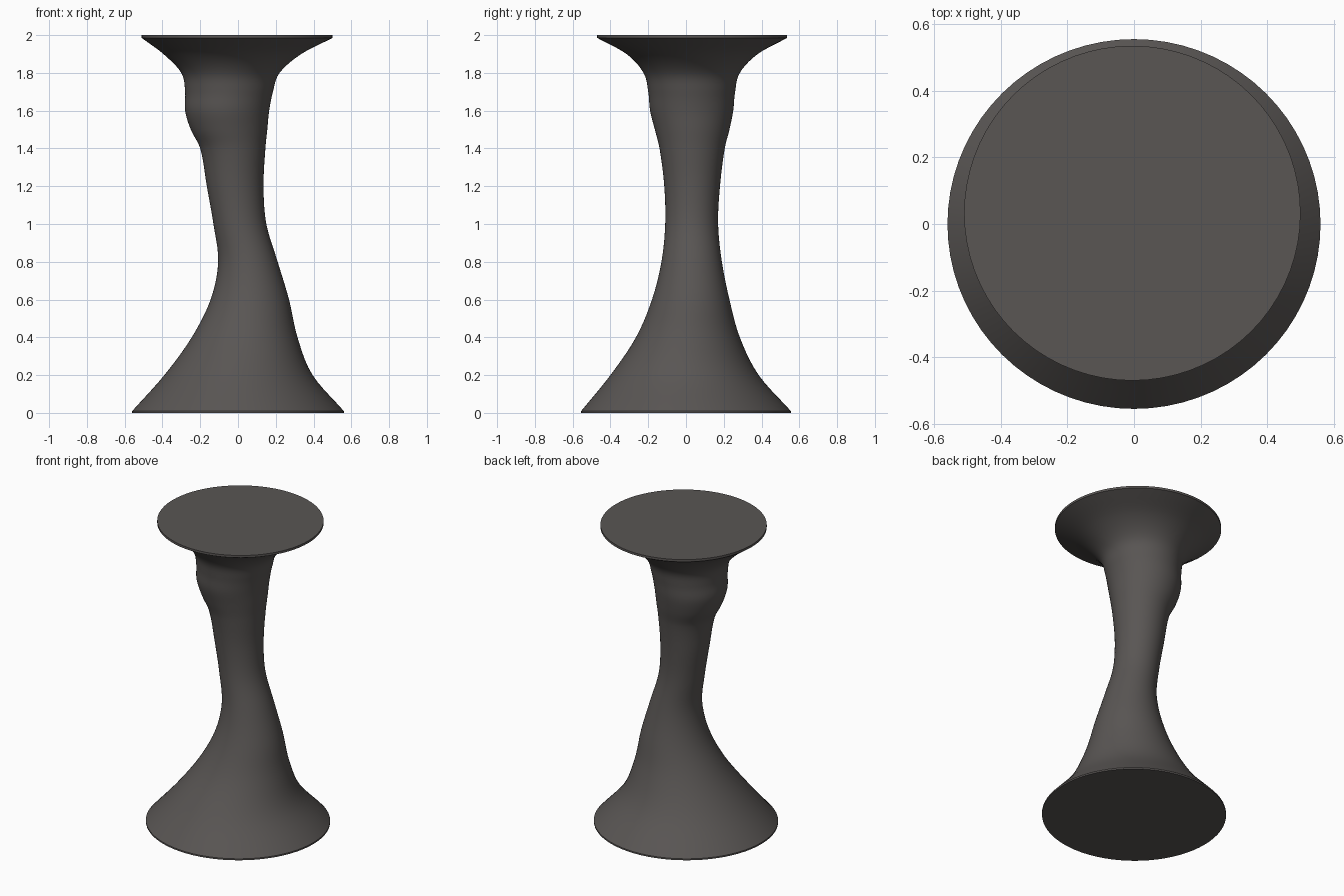
import bpy, bmesh, math

if "Cube" in bpy.data.objects:
    bpy.data.objects.remove(bpy.data.objects["Cube"])

mat = bpy.data.materials.new("dark warm grey")
mat.diffuse_color = (0.1, 0.092, 0.088, 1)
mat.use_nodes = True
mat.node_tree.nodes["Principled BSDF"].inputs["Base Color"].default_value = mat.diffuse_color

# Cross-sections: height, left x, right x, front y, back y
SECTIONS = [
    (0.01, -0.56, 0.56, -0.555, 0.555),
    (0.2, -0.39, 0.395, -0.40, 0.385),
    (0.4, -0.245, 0.315, -0.265, 0.285),
    (0.6, -0.145, 0.27, -0.18, 0.23),
    (0.8, -0.105, 0.21, -0.13, 0.19),
    (1.0, -0.13, 0.15, -0.11, 0.17),
    (1.2, -0.165, 0.135, -0.115, 0.18),
    (1.4, -0.20, 0.145, -0.14, 0.205),
    (1.5, -0.25, 0.155, -0.165, 0.23),
    (1.6, -0.28, 0.165, -0.19, 0.25),
    (1.7, -0.28, 0.185, -0.20, 0.26),
    (1.8, -0.30, 0.22, -0.225, 0.285),
    (1.9, -0.395, 0.335, -0.315, 0.38),
    (1.985, -0.51, 0.50, -0.47, 0.535),
]
SIDES, STEPS = 72, 5


def smooth_sections(keys):
    """Hermite interpolation through the keys, allowing uneven spacing."""
    def slope(i, c):
        a, b = keys[max(i - 1, 0)], keys[min(i + 1, len(keys) - 1)]
        return (b[c] - a[c]) / (b[0] - a[0])
    out = []
    for i in range(len(keys) - 1):
        h = keys[i + 1][0] - keys[i][0]
        for s in range(STEPS):
            t = s / STEPS
            row = [keys[i][0] + t * h]
            for c in range(1, 5):
                row.append((2*t**3 - 3*t**2 + 1) * keys[i][c]
                           + (t**3 - 2*t**2 + t) * h * slope(i, c)
                           + (3*t**2 - 2*t**3) * keys[i + 1][c]
                           + (t**3 - t**2) * h * slope(i + 1, c))
            out.append(row)
    return out + [list(keys[-1])]


# Flared, leaning pedestal with thin vertical rims at the base and top
rows = smooth_sections(SECTIONS)
rows = [[0] + rows[0][1:]] + rows + [[2] + rows[-1][1:]]
bm = bmesh.new()
rings = []
for z, l, r, f, b in rows:
    ring = []
    for k in range(SIDES):
        a = 2 * math.pi * k / SIDES
        ring.append(bm.verts.new(((l + r) / 2 + (r - l) / 2 * math.cos(a),
                                  (f + b) / 2 + (b - f) / 2 * math.sin(a), z)))
    rings.append(ring)
for lo, hi in zip(rings, rings[1:]):
    for k in range(SIDES):
        n = (k + 1) % SIDES
        bm.faces.new((lo[k], lo[n], hi[n], hi[k]))
bm.faces.new(rings[0][::-1])
bm.faces.new(rings[-1])
mesh = bpy.data.meshes.new("pedestal")
bm.to_mesh(mesh)
bm.free()
mesh.materials.append(mat)
pedestal = bpy.data.objects.new("pedestal", mesh)
bpy.context.collection.objects.link(pedestal)
bpy.context.view_layer.objects.active = pedestal
pedestal.select_set(True)
bpy.ops.object.shade_smooth_by_angle(angle=math.radians(30))
